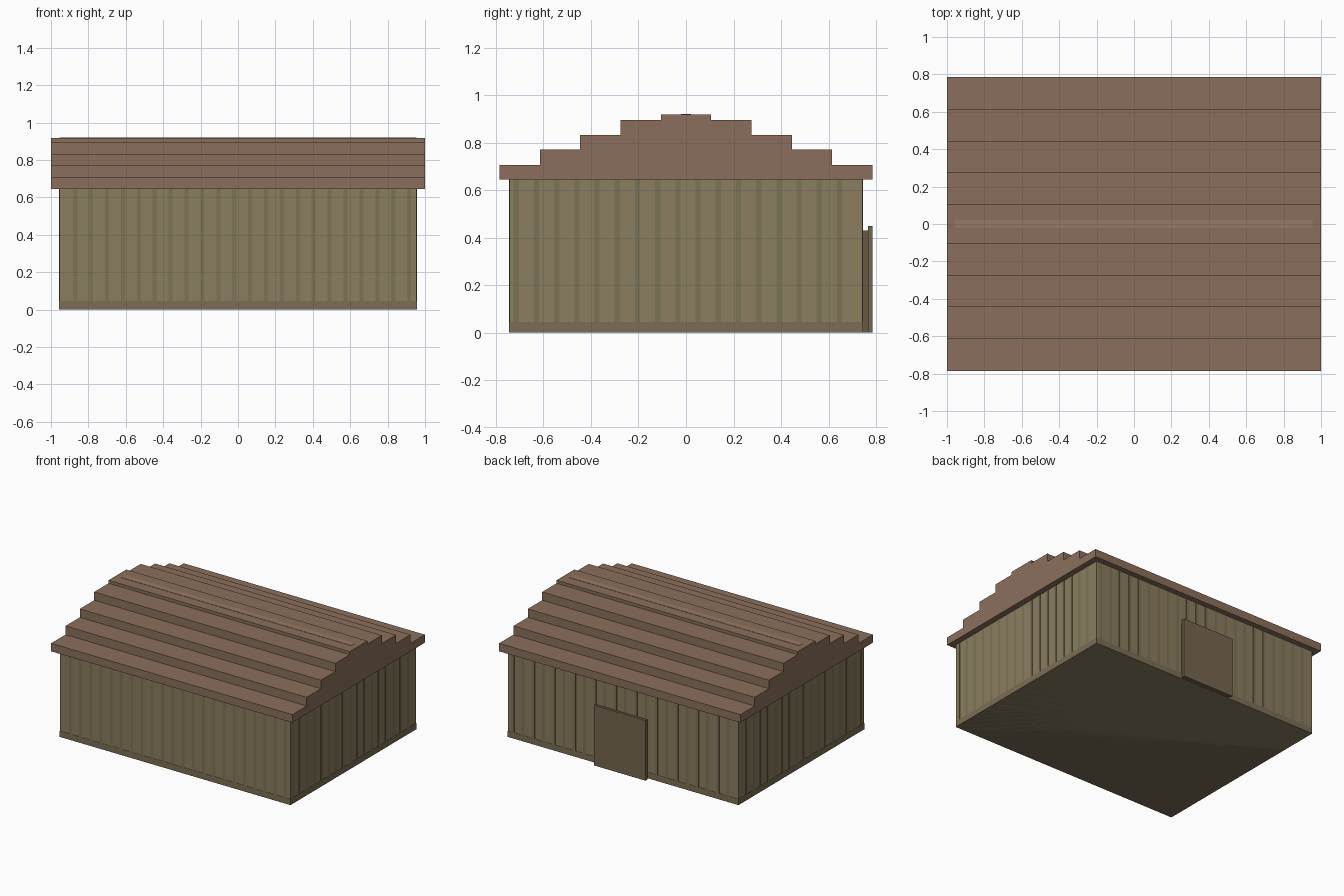
import bpy, bmesh

if "Cube" in bpy.data.objects:
    bpy.data.objects.remove(bpy.data.objects["Cube"])

def material(name, rgb):
    m = bpy.data.materials.new(name)
    m.diffuse_color = (*rgb, 1)
    m.use_nodes = True
    m.node_tree.nodes["Principled BSDF"].inputs["Base Color"].default_value = m.diffuse_color
    return m

WALL = material("wall_metal", (0.258, 0.205, 0.115))
RIB = material("rib_metal", (0.20, 0.175, 0.095))
BASE = material("base_trim", (0.20, 0.155, 0.09))
ROOF = material("roof_brown", (0.258, 0.159, 0.109))
CAP = material("ridge_brown", (0.31, 0.195, 0.135))
FRAME = material("door_frame", (0.13, 0.10, 0.055))
DOOR = material("door_panel", (0.18, 0.133, 0.078))

def make_object(name, bm, mat):
    bmesh.ops.recalc_face_normals(bm, faces=bm.faces)
    mesh = bpy.data.meshes.new(name)
    bm.to_mesh(mesh)
    bm.free()
    mesh.materials.append(mat)
    ob = bpy.data.objects.new(name, mesh)
    bpy.context.collection.objects.link(ob)
    return ob

def add_box(bm, x0, x1, y0, y1, z0, z1):
    verts = bmesh.ops.create_cube(bm, size=1)["verts"]
    for v in verts:
        v.co.x = x1 if v.co.x > 0 else x0
        v.co.y = y1 if v.co.y > 0 else y0
        v.co.z = z1 if v.co.z > 0 else z0

def boxes(name, mat, *dims):
    bm = bmesh.new()
    for d in dims:
        add_box(bm, *d)
    return make_object(name, bm, mat)

HX, HY, EAVE = 0.955, 0.743, 0.645
RIB_OUT, RIB_HALF = 0.002, 0.011

# Wall block
boxes("walls", WALL, (-HX, HX, -HY, HY, 0, EAVE))

# Shallow vertical ribs on all four walls
ribs = []
for i in range(22):
    x = -0.87 + 0.085 * i
    for s in (-1, 1):
        ys = sorted((s * (HY - 0.01), s * (HY + RIB_OUT)))
        ribs.append((x - RIB_HALF, x + RIB_HALF, *ys, 0.045, EAVE))
for i in range(17):
    y = -0.714 + 0.085 * i
    for s in (-1, 1):
        xs = sorted((s * (HX - 0.01), s * (HX + RIB_OUT)))
        ribs.append((*xs, y - RIB_HALF, y + RIB_HALF, 0.045, EAVE))
boxes("wall_ribs", RIB, *ribs)

# Base trim around the foot of the walls
bx, by = HX + RIB_OUT, HY + RIB_OUT
boxes("base_trim", BASE, (-bx, bx, -by, by, 0, 0.045))

# Stepped roof: half profile mirrored, extruded along x
half = [(0.785, EAVE)]
steps = [(0.785, 0.705), (0.615, 0.77), (0.445, 0.833), (0.275, 0.895), (0.105, 0.918)]
for i, (y, z) in enumerate(steps):
    half.append((y, z))
    if i + 1 < len(steps):
        half.append((steps[i + 1][0], z))
profile = half + [(-y, z) for y, z in reversed(half)]
bm = bmesh.new()
face = bm.faces.new([bm.verts.new((-1, y, z)) for y, z in profile])
new = bmesh.ops.extrude_face_region(bm, geom=[face])["geom"]
# keep both end caps closed
bmesh.ops.translate(bm, vec=(2, 0, 0), verts=[g for g in new if isinstance(g, bmesh.types.BMVert)])
make_object("stepped_roof", bm, ROOF)

# Ridge strip on the top step
boxes("ridge_strip", CAP, (-HX, HX, -0.022, 0.022, 0.91, 0.92))

# Door frame and panel at the back
boxes("door_frame", FRAME, (-0.2, 0.2, HY - 0.01, 0.765, 0, 0.43))
boxes("door_panel", DOOR, (-0.215, 0.215, 0.765, 0.785, 0, 0.45))
